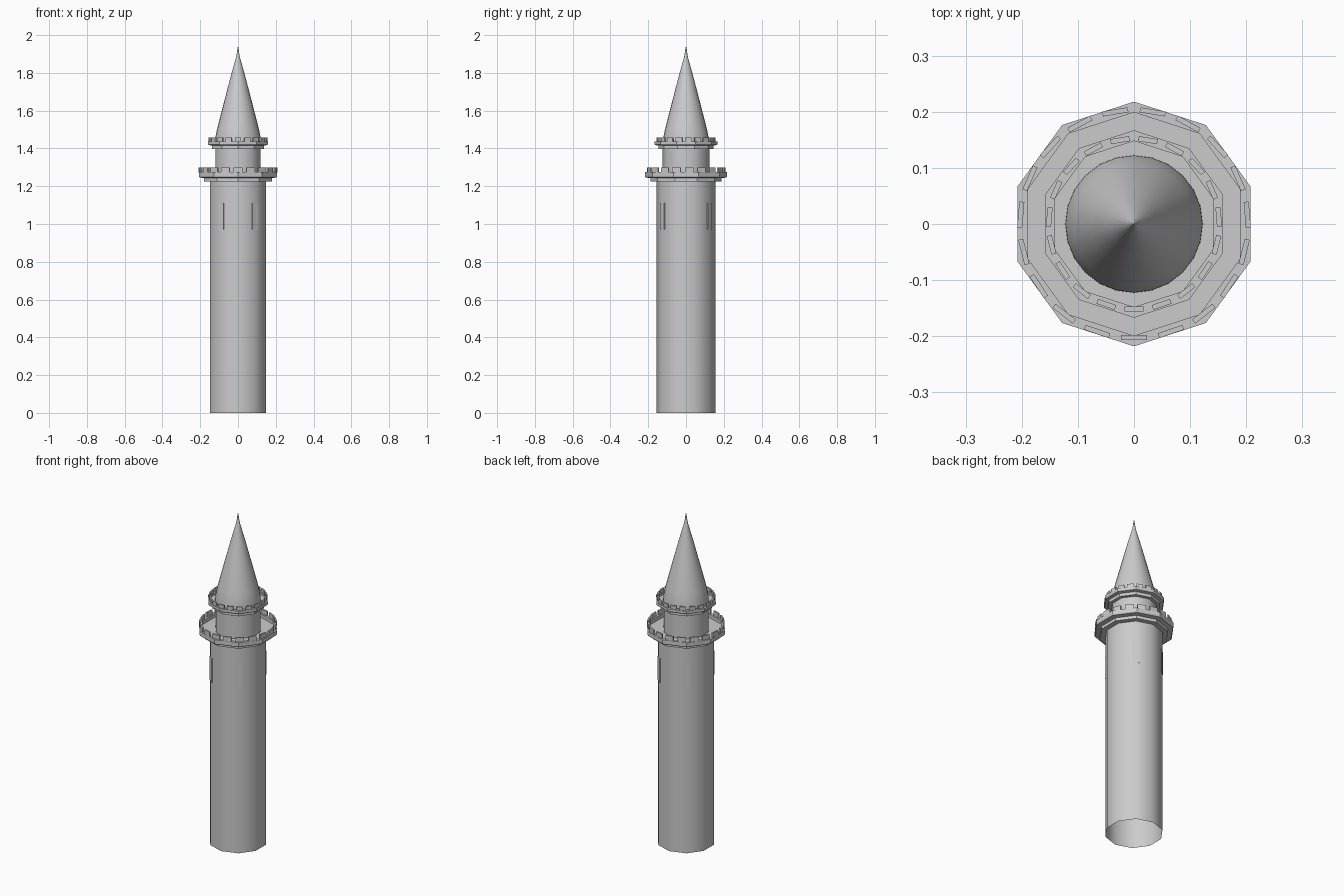
import bpy, bmesh
from math import sin, cos, pi, radians
from mathutils import Matrix

if "Cube" in bpy.data.objects:
    bpy.data.objects.remove(bpy.data.objects["Cube"], do_unlink=True)

stone = bpy.data.materials.new("grey stone")
stone.use_nodes = True
colour = (0.6, 0.6, 0.6, 1)
stone.diffuse_color = colour
stone.node_tree.nodes["Principled BSDF"].inputs["Base Color"].default_value = colour


def finish(name, bm, smooth):
    bmesh.ops.recalc_face_normals(bm, faces=bm.faces)
    mesh = bpy.data.meshes.new(name)
    bm.to_mesh(mesh)
    bm.free()
    mesh.materials.append(stone)
    obj = bpy.data.objects.new(name, mesh)
    bpy.context.collection.objects.link(obj)
    if smooth:
        bpy.ops.object.select_all(action='DESELECT')
        obj.select_set(True)
        bpy.context.view_layer.objects.active = obj
        bpy.ops.object.shade_smooth_by_angle(angle=radians(40))


def lathe(name, profile, sides, smooth=False, closed=False):
    """Turn a (radius, height) profile about z, one corner facing the front."""
    bm = bmesh.new()
    rings = []
    for r, z in profile:
        rings.append([bm.verts.new((r * sin(2 * pi * i / sides), -r * cos(2 * pi * i / sides), z))
                      for i in range(sides)])
    pairs = list(zip(rings, rings[1:]))
    if closed:
        pairs.append((rings[-1], rings[0]))
    for low, high in pairs:
        for i in range(sides):
            j = (i + 1) % sides
            bm.faces.new((low[i], low[j], high[j], high[i]))
    finish(name, bm, smooth)


def blocks(name, angles, radius, size, z):
    """Thin upright blocks facing outwards, set round the tower."""
    bm = bmesh.new()
    for a in angles:
        place = (Matrix.Rotation(a, 4, 'Z') @ Matrix.Translation((0, -radius, z))
                 @ Matrix.Diagonal((*size, 1)))
        bmesh.ops.create_cube(bm, size=1, matrix=place)
    finish(name, bm, False)


def gallery(name, neck, outer, z, wall_top, merlon_top, merlon_width):
    """Stepped corbel, hollow parapet and a ring of merlons."""
    step = outer - 0.03 if neck > 0.14 else outer - 0.022
    floor = z + 0.028
    lathe(name + "_parapet", [
        (neck - 0.005, z), (step, z), (step, z + 0.018), (outer - 0.004, z + 0.021),
        (outer, z + 0.027), (outer, wall_top), (outer - 0.019, wall_top),
        (outer - 0.019, floor), (neck - 0.04, floor)], 10, closed=True)
    bottom = wall_top - 0.002
    blocks(name + "_merlons", [2 * pi * i / 19 for i in range(19)], outer - 0.0155,
           (merlon_width, 0.009, merlon_top - bottom), (merlon_top + bottom) / 2)


# Tower shaft, open underneath, and the narrower drum above it
lathe("tower_shaft", [(0.157, 0), (0.157, 1.235)], 10, True)
lathe("upper_drum", [(0.125, 1.235), (0.125, 1.41)], 10, True)

# Battlemented galleries
gallery("lower_gallery", 0.157, 0.218, 1.225, 1.274, 1.30, 0.046)
gallery("upper_gallery", 0.125, 0.167, 1.397, 1.437, 1.457, 0.034)

# Slightly bulging spire with a needle finial
lathe("spire_roof", [(0.123, 1.41), (0.122, 1.45), (0.109, 1.51), (0.078, 1.63),
                     (0.043, 1.765), (0.007, 1.895)], 24, True)
lathe("finial", [(0.004, 1.875), (0.011, 1.88), (0.008, 1.895), (0.003, 1.93),
                 (0.0006, 1.94), (0.0003, 2.0)], 10, True)

# Shallow blind windows near the top of the shaft
blocks("blind_windows", [radians(a) for a in (36, -36, 144, -144)], 0.1525,
       (0.036, 0.006, 0.14), 1.04)
